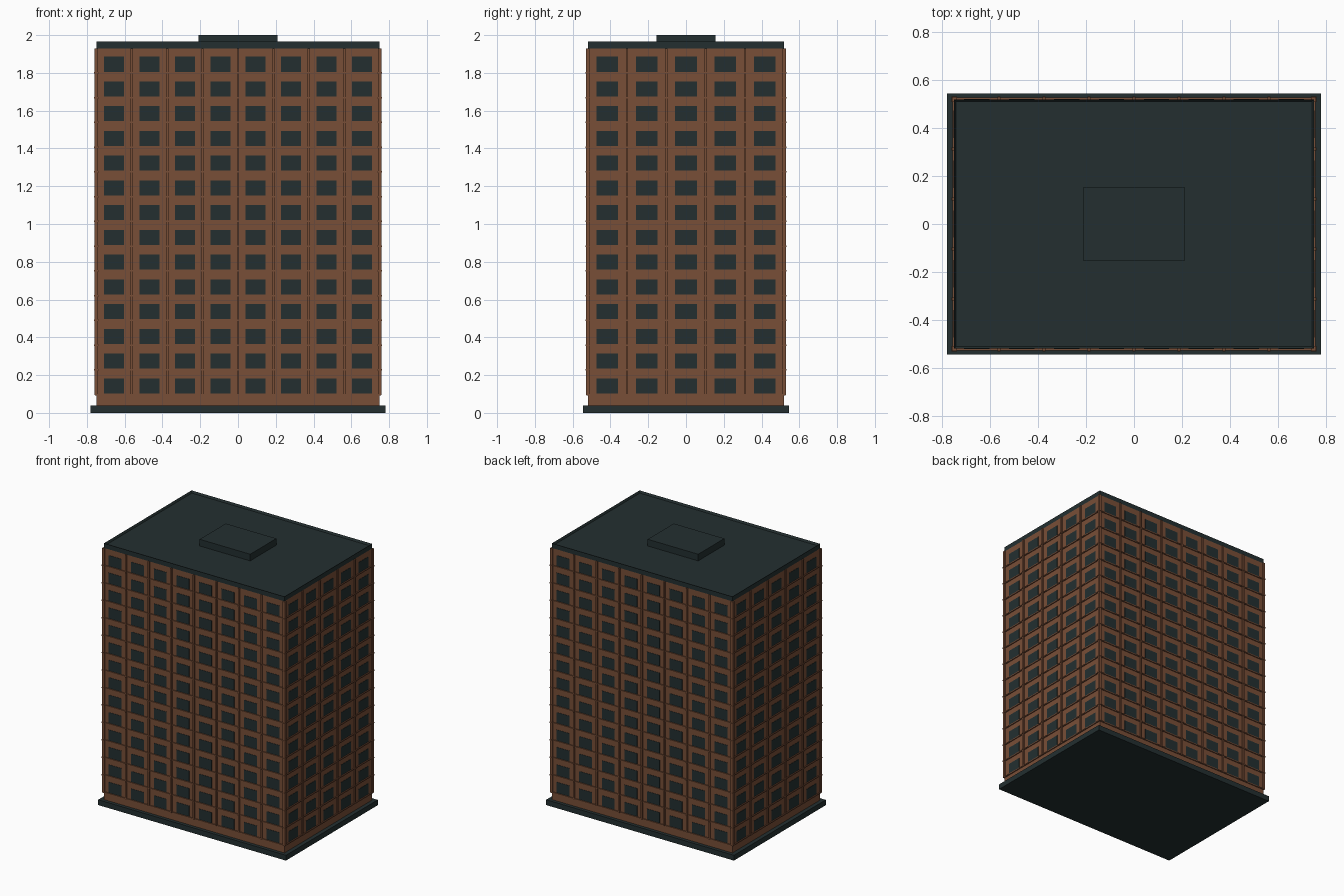
import bpy, bmesh
from mathutils import Matrix

if "Cube" in bpy.data.objects:
    bpy.data.objects.remove(bpy.data.objects["Cube"])

HX, HY = 0.75, 0.52            # half width and half depth of the tower
COLS_X, COLS_Y, FLOORS = 8, 5, 14
PITCH, FIRST = 0.131, 0.143    # floor height, centre of lowest window
WALL_TOP = 1.93


def material(name, srgb):
    lin = [((c / 255 + 0.055) / 1.055) ** 2.4 for c in srgb]
    m = bpy.data.materials.new(name)
    m.diffuse_color = (*lin, 1)
    m.use_nodes = True
    m.node_tree.nodes["Principled BSDF"].inputs["Base Color"].default_value = m.diffuse_color
    return m


BRICK = material("brown_brick", (120, 78, 55))
DARK = material("dark_slate", (35, 47, 48))


def add_box(bm, lo, hi):
    size = [b - a for a, b in zip(lo, hi)]
    mid = [(a + b) / 2 for a, b in zip(lo, hi)]
    bmesh.ops.create_cube(bm, size=1, matrix=Matrix.Translation(mid) @ Matrix.Diagonal((*size, 1)))


def finish(name, bm, mat):
    me = bpy.data.meshes.new(name)
    bm.to_mesh(me)
    bm.free()
    me.materials.append(mat)
    ob = bpy.data.objects.new(name, me)
    bpy.context.collection.objects.link(ob)
    return ob


def block(name, x, y, z0, z1, mat):
    bm = bmesh.new()
    add_box(bm, (-x, -y, z0), (x, y, z1))
    return finish(name, bm, mat)


# Main masses
block("plinth", 0.78, 0.545, 0, 0.04, DARK)
block("tower_walls", HX, HY, 0.04, WALL_TOP, BRICK)
block("roof_housing", 0.21, 0.155, 1.95, 2.0, DARK)

# Roof slab with a low parapet around a sunken deck
roof = bmesh.new()
add_box(roof, (-HX, -HY, WALL_TOP), (HX, HY, 1.965))
top = max(roof.faces, key=lambda f: f.calc_center_median().z)
bmesh.ops.inset_region(roof, faces=[top], thickness=0.012)
bmesh.ops.translate(roof, verts=top.verts, vec=(0, 0, -0.015))
finish("roof_slab", roof, DARK)

# Window panes: thin plates on all four sides
panes = bmesh.new()
for floor in range(FLOORS):
    z = FIRST + floor * PITCH
    z0, z1 = z - 0.04, z + 0.04
    for s in (-1, 1):
        for i in range(COLS_X):
            x = (i + 0.5 - COLS_X / 2) * 2 * HX / COLS_X
            y = s * HY
            add_box(panes, (x - 0.053, y - 0.002, z0), (x + 0.053, y + 0.002, z1))
        for i in range(COLS_Y):
            y = (i + 0.5 - COLS_Y / 2) * 2 * HY / COLS_Y
            x = s * HX
            add_box(panes, (x - 0.002, y - 0.057, z0), (x + 0.002, y + 0.057, z1))
finish("window_panes", panes, DARK)

# Vertical ribs between the window bays, including the corners
ribs = bmesh.new()
R = 0.006
spots = {(round((i - COLS_X / 2) * 2 * HX / COLS_X, 4), s * HY)
         for i in range(COLS_X + 1) for s in (-1, 1)}
spots |= {(s * HX, round((i - COLS_Y / 2) * 2 * HY / COLS_Y, 4))
          for i in range(COLS_Y + 1) for s in (-1, 1)}
for x, y in sorted(spots):
    ex = 0.009 if abs(x) == HX else R
    ey = 0.009 if abs(y) == HY else R
    add_box(ribs, (x - ex, y - ey, 0.095), (x + ex, y + ey, WALL_TOP))
finish("vertical_ribs", ribs, BRICK)

# Sill bands wrapping the tower under every row of windows
bands = bmesh.new()
for floor in range(FLOORS):
    z = FIRST + floor * PITCH - 0.046
    for s in (-1, 1):
        add_box(bands, (-HX - 0.007, s * HY - 0.007, z - 0.004), (HX + 0.007, s * HY + 0.007, z + 0.004))
        add_box(bands, (s * HX - 0.007, -HY + 0.007, z - 0.004), (s * HX + 0.007, HY - 0.007, z + 0.004))
finish("sill_bands", bands, BRICK)

# Small caps where ribs and bands cross
caps = bmesh.new()
for floor in range(1, FLOORS):
    z = FIRST + floor * PITCH - 0.046
    for x, y in sorted(spots):
        ex = 0.012 if abs(x) == HX else R
        ey = 0.012 if abs(y) == HY else R
        add_box(caps, (x - ex, y - ey, z - 0.004), (x + ex, y + ey, z + 0.004))
finish("crossing_caps", caps, BRICK)
